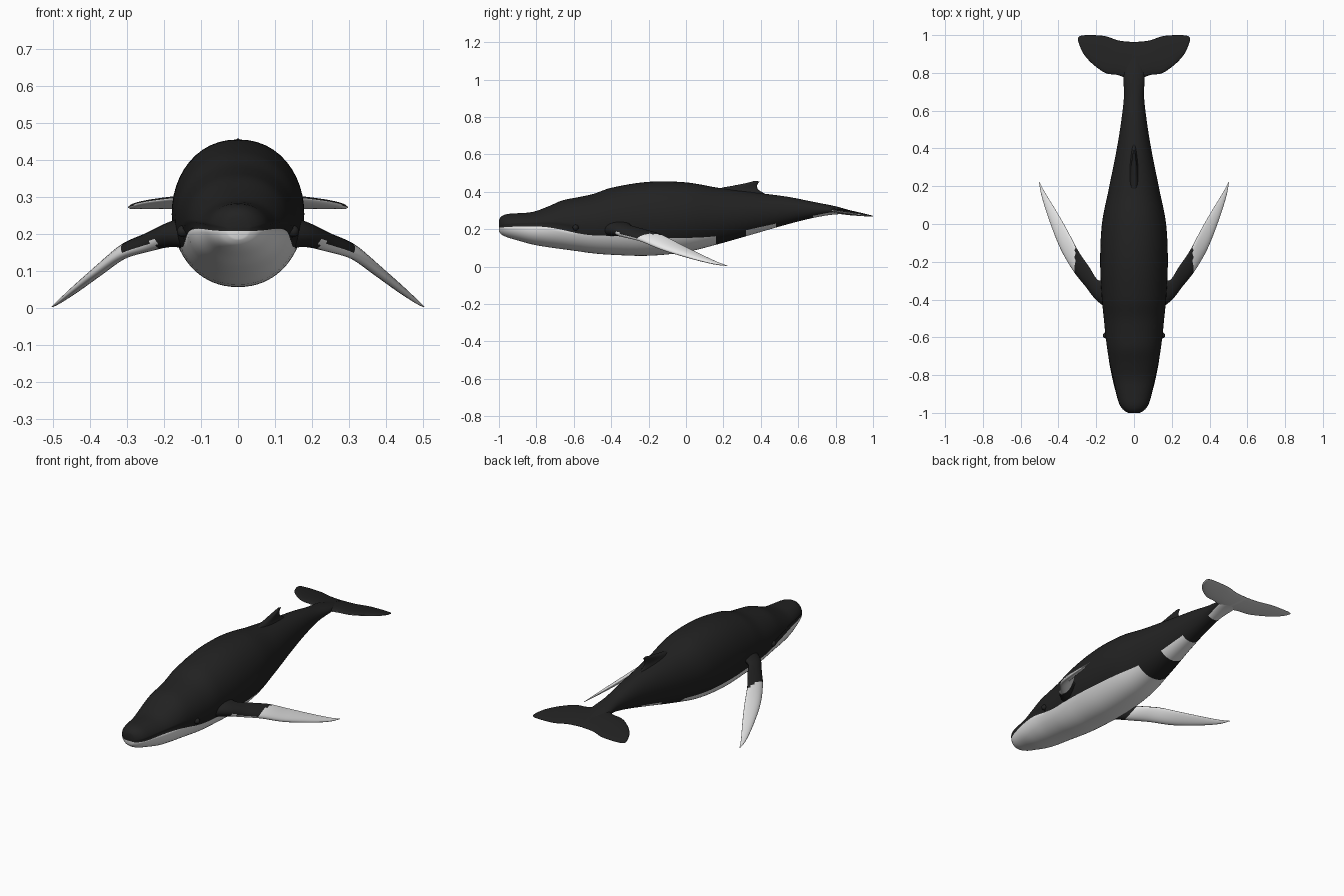
import bpy, bmesh, math
from mathutils import Vector

if "Cube" in bpy.data.objects:
    bpy.data.objects.remove(bpy.data.objects["Cube"])


def mat(name, v):
    m = bpy.data.materials.new(name)
    m.diffuse_color = (v, v, v, 1)
    m.use_nodes = True
    m.node_tree.nodes["Principled BSDF"].inputs["Base Color"].default_value = m.diffuse_color
    return m


DARK, WHITE = mat("charcoal skin", 0.016), mat("white skin", 0.8)


def spline(rows, t):
    """Smooth interpolation of table rows keyed on their first column."""
    n = len(rows)
    i = 0
    while i < n - 2 and t > rows[i + 1][0]:
        i += 1
    a, b = rows[i], rows[i + 1]
    p, q = rows[max(i - 1, 0)], rows[min(i + 2, n - 1)]
    h = b[0] - a[0]
    u = (t - a[0]) / h
    out = []
    for k in range(1, len(a)):
        ma = (b[k] - p[k]) / (b[0] - p[0]) * h
        mb = (q[k] - a[k]) / (q[0] - a[0]) * h
        out.append((2*u**3 - 3*u**2 + 1) * a[k] + (u**3 - 2*u**2 + u) * ma
                   + (3*u**2 - 2*u**3) * b[k] + (u**3 - u**2) * mb)
    return out


def finish(name, bm, mirror=False):
    bmesh.ops.recalc_face_normals(bm, faces=bm.faces)
    for f in bm.faces:
        f.smooth = True
    me = bpy.data.meshes.new(name)
    bm.to_mesh(me)
    bm.free()
    me.materials.append(DARK)
    me.materials.append(WHITE)
    ob = bpy.data.objects.new(name, me)
    bpy.context.collection.objects.link(ob)
    if mirror:
        ob.modifiers.new("mirror", 'MIRROR').use_clip = False
    return ob


def bridge(bm, r0, r1):
    n = len(r0)
    return [bm.faces.new((r0[i], r0[(i + 1) % n], r1[(i + 1) % n], r1[i])) for i in range(n)]


def blade(name, stations, rule, mirror=True, steps=8, seg=24):
    """Lens-section fin. Station: leading xyz, trailing xyz, half thickness."""
    rows = [(i,) + s for i, s in enumerate(stations)]
    last = len(rows) - 1
    samples = [spline(rows, i / steps) for i in range(last * steps + 1)]
    mids = [(Vector(s[:3]) + Vector(s[3:6])) / 2 for s in samples]
    bm = bmesh.new()
    rings = []
    for i, s in enumerate(samples):
        half = (Vector(s[:3]) - Vector(s[3:6])) / 2
        span = mids[min(i + 1, len(mids) - 1)] - mids[max(i - 1, 0)]
        nrm = half.cross(span).normalized()
        ring = []
        for k in range(seg):
            a = 2 * math.pi * k / seg
            th = s[6] * math.sin(a) * (1 + 0.35 * math.cos(a))
            ring.append(bm.verts.new(mids[i] + half * math.cos(a) + nrm * th))
        rings.append(ring)
    for a, b in zip(rings, rings[1:]):
        bridge(bm, a, b)
    bm.faces.new(rings[0])
    bm.faces.new(rings[-1])
    bmesh.ops.recalc_face_normals(bm, faces=bm.faces)
    for f in bm.faces:
        f.normal_update()
        f.material_index = int(rule(f.calc_center_median(), f.normal))
    return finish(name, bm, mirror)


# Body: y, top, bottom, half width, height of the colour line
BODY = [
    (-1.0, .250, .188, .030, .208), (-.99, .266, .174, .050, .209),
    (-.96, .280, .158, .075, .211), (-.90, .285, .140, .094, .214),
    (-.82, .292, .118, .114, .215), (-.74, .320, .104, .130, .210),
    (-.66, .354, .093, .142, .196), (-.58, .370, .082, .152, .178),
    (-.50, .387, .071, .160, .167), (-.40, .421, .063, .170, .164),
    (-.20, .453, .058, .179, .155), (0.0, .450, .078, .170, .153),
    (.18, .420, .122, .135, .165), (.40, .392, .185, .091, .212),
    (.55, .372, .228, .067, .245), (.68, .346, .260, .053, .272),
    (.80, .322, .279, .055, .292), (.90, .294, .278, .025, .287)]
LOW, UP = 12, 16
ys = [-1, -.997, -.99, -.98, -.97, -.955] + [-.94 + .02 * i for i in range(93)]
bm = bmesh.new()
rings = []
for y in ys:
    t, b, w, line = spline(BODY, y)
    m = (t + b) / 2
    a0 = math.asin(max(-.9, min(.9, (line - m) / (m - b))))
    angs = [-math.pi/2 + (a0 + math.pi/2) * i / LOW for i in range(LOW + 1)]
    angs += [a0 + (math.pi/2 - a0) * i / UP for i in range(1, UP + 1)]
    right = []
    for i, a in enumerate(angs):
        groove = .93 if i == LOW + 1 and y < -.58 else 1   # mouth crease
        right.append((w * max(math.cos(a), 0) ** .93 * groove, m + (m - b) * math.sin(a)))
    right[0], right[-1] = (0, b), (0, t)
    pts = right + [(-x, z) for x, z in right[-2:0:-1]]
    rings.append([bm.verts.new((x, y, z)) for x, z in pts])
N = LOW + UP
for j, (r0, r1) in enumerate(zip(rings, rings[1:])):
    y = (ys[j] + ys[j + 1]) / 2
    pale = y < .17 or .33 < y < .48 or y > .68   # belly, belly patch, tail stalk
    for i, f in enumerate(bridge(bm, r0, r1)):
        level = i if i < N else 2 * N - 1 - i
        f.material_index = int(pale and level < LOW)
for r in (rings[0], rings[-1]):                   # snout and tail caps
    for i in range(N):
        vs = [r[i], r[i + 1], r[(2*N - i - 1) % (2*N)], r[(2*N - i) % (2*N)]]
        f = bm.faces.new(list(dict.fromkeys(vs)))
        f.material_index = int(i < LOW)
finish("body", bm)

# Long pectoral flippers, white outside and below
blade("flippers", [
    (.11, -.47, .195, .11, -.25, .235, .045),
    (.18, -.415, .182, .185, -.30, .222, .030),
    (.25, -.335, .163, .242, -.222, .198, .021),
    (.318, -.25, .140, .300, -.135, .172, .017),
    (.388, -.13, .092, .352, -.035, .122, .014),
    (.448, .02, .046, .412, .070, .070, .010),
    (.488, .145, .014, .470, .165, .026, .005),
    (.503, .222, .003, .500, .222, .005, .001)],
    lambda c, n: c.x > .312 or (n.z < -.1 and c.x > .22))


# Tail flukes, pale underneath
def fluke(x, lead, trail, th):
    z = lambda y: .299 - .15 * (y - .8)
    return (x, lead, z(lead), x, trail, z(trail), th)


blade("tail_flukes", [
    fluke(0, .75, .963, .014), fluke(.08, .787, .971, .013),
    fluke(.15, .799, .994, .011), fluke(.22, .848, 1.0, .009),
    fluke(.265, .898, .999, .007), fluke(.288, .945, .994, .005),
    fluke(.297, .974, .984, .001)],
    lambda c, n: n.z < -.15)

# Small hooked dorsal fin
blade("dorsal_fin", [
    (0, .12, .38, 0, .46, .37, .035), (0, .17, .415, 0, .395, .405, .020),
    (0, .25, .432, 0, .380, .425, .014), (0, .325, .447, 0, .384, .442, .010),
    (0, .365, .458, 0, .394, .455, .004)],
    lambda c, n: False, mirror=False)

# Eye bulges
bm = bmesh.new()
bmesh.ops.create_uvsphere(bm, u_segments=16, v_segments=10, radius=.016)
for v in bm.verts:
    v.co = Vector((.149, -.59, .208)) + v.co
finish("eye_bulges", bm, True)
